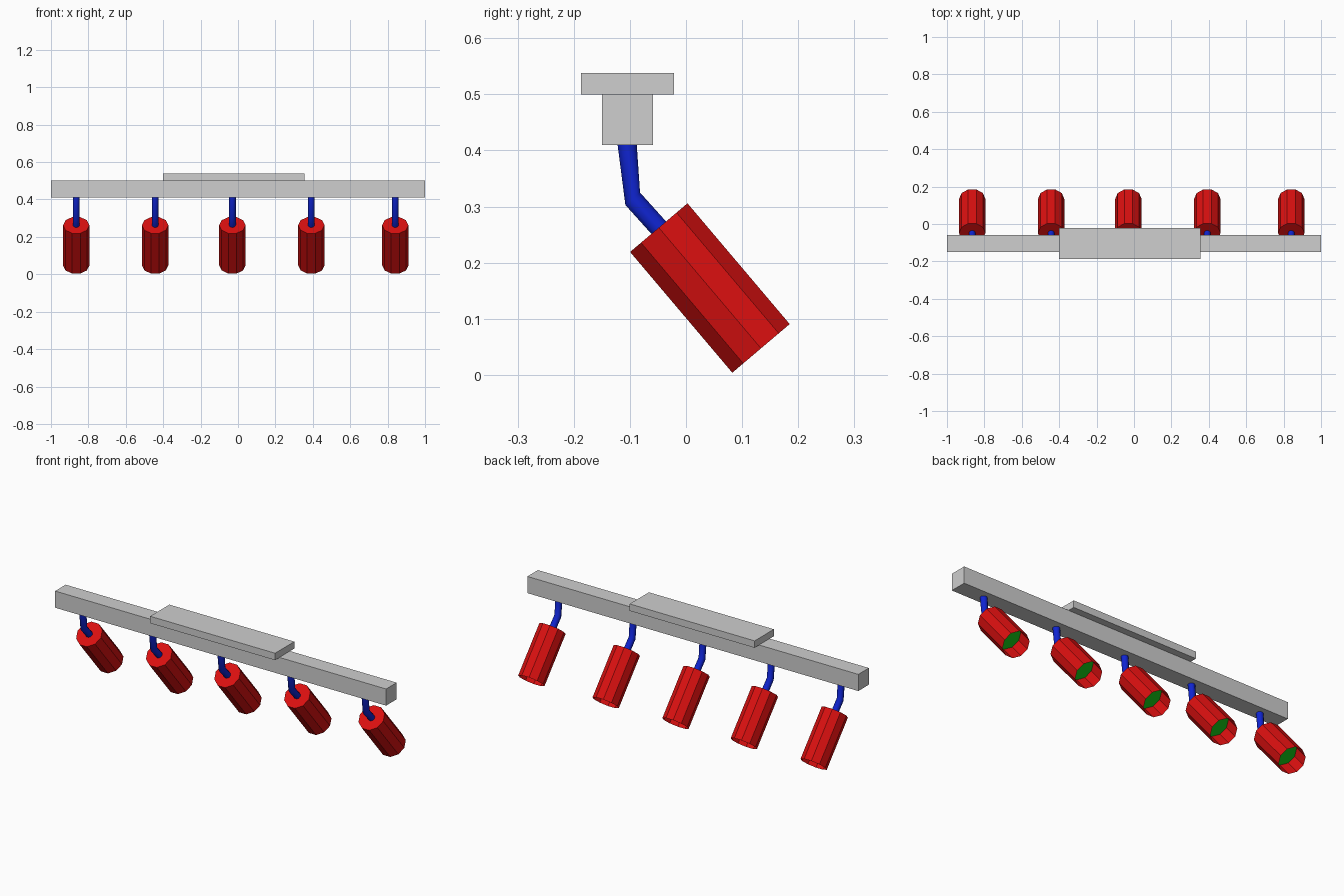
import bpy
import bmesh
from math import cos, sin, pi
from mathutils import Vector

cube = bpy.data.objects.get("Cube")
if cube:
    bpy.data.objects.remove(cube, do_unlink=True)


def material(name, rgb):
    m = bpy.data.materials.new(name)
    m.use_nodes = True
    m.diffuse_color = (*rgb, 1)
    m.node_tree.nodes["Principled BSDF"].inputs["Base Color"].default_value = (*rgb, 1)
    return m


grey = material("light_grey", (0.62, 0.62, 0.62))
red = material("red", (0.7, 0.005, 0.005))
blue = material("blue", (0.005, 0.018, 0.65))
green = material("green", (0.005, 0.36, 0.005))

SIDES = 10
AIM = Vector((0, 0.646, -0.763))       # direction the lamps point
DOWN = Vector((0, 0, -1))
CAP = Vector((0, -0.0485, 0.2625))     # centre of the closed lamp end
LENGTH, RADIUS = 0.282, 0.0705


def finish(name, bm, mat):
    mesh = bpy.data.meshes.new(name)
    bm.to_mesh(mesh)
    bm.free()
    mesh.materials.append(mat)
    obj = bpy.data.objects.new(name, mesh)
    bpy.context.collection.objects.link(obj)
    return obj


def box(name, low, high, mat):
    bm = bmesh.new()
    bmesh.ops.create_cube(bm, size=1)
    for v in bm.verts:
        v.co = [a + (b - a) * (c + 0.5) for a, b, c in zip(low, high, v.co)]
    return finish(name, bm, mat)


def ring(bm, centre, normal, radius):
    side = Vector((1, 0, 0))
    up = normal.cross(side)
    return [bm.verts.new(centre + radius * (cos(t) * side + sin(t) * up))
            for t in (2 * pi * i / SIDES for i in range(SIDES))]


def tube(name, sections, mat, x, cap_start=False, smooth=False):
    """Skin a row of (centre, normal, radius) sections."""
    bm = bmesh.new()
    rings = [ring(bm, c + Vector((x, 0, 0)), n, r) for c, n, r in sections]
    for a, b in zip(rings, rings[1:]):
        for i in range(SIDES):
            j = (i + 1) % SIDES
            bm.faces.new((a[i], b[i], b[j], a[j])).smooth = smooth
    if cap_start:
        bm.faces.new(rings[0])
    bm.normal_update()
    bmesh.ops.recalc_face_normals(bm, faces=bm.faces)
    return finish(name, bm, mat)


# Ceiling plate and rail
box("ceiling_plate", (-0.4, -0.187, 0.5), (0.355, -0.021, 0.538), grey)
box("rail", (-1, -0.15, 0.41), (1, -0.059, 0.501), grey)

# Five lamps, each a bent stem, an open shade and a recessed lens
stem = [(Vector((0, -0.105, 0.412)), DOWN, 0.018),
        (Vector((0, -0.095, 0.314)), AIM, 0.018),
        (CAP + AIM * 0.003, AIM, 0.018)]
shade = [(CAP, AIM, RADIUS), (CAP + AIM * LENGTH, AIM, RADIUS)]

for n, x in enumerate((-0.865, -0.443, -0.03, 0.392, 0.841), 1):
    tube(f"stem_{n}", stem, blue, x, smooth=True)
    tube(f"lamp_shade_{n}", shade, red, x, cap_start=True)
    bm = bmesh.new()
    centre = CAP + AIM * (LENGTH - 0.1) + Vector((x, 0, 0))
    face = bm.faces.new(ring(bm, centre, AIM, RADIUS * 0.995))
    face.normal_update()
    if face.normal.dot(AIM) < 0:
        face.normal_flip()
    finish(f"lamp_lens_{n}", bm, green)
